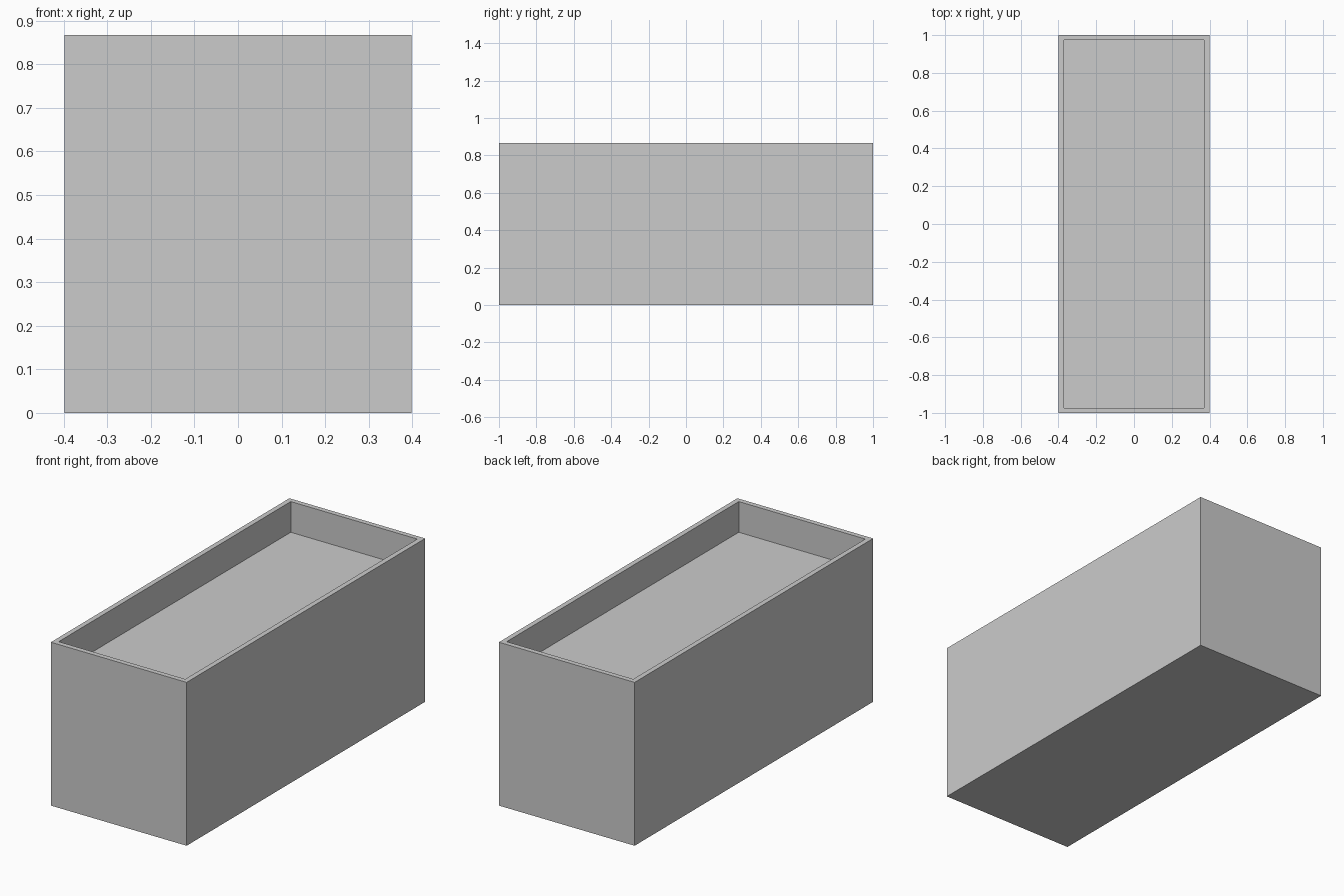
import bpy, bmesh
from mathutils import Matrix

if "Cube" in bpy.data.objects:
    bpy.data.objects.remove(bpy.data.objects["Cube"])

WIDTH, LENGTH, HEIGHT = 0.797, 2.0, 0.867
WALL, DEPTH = 0.027, 0.163

# Solid outer block standing on the ground
bm = bmesh.new()
bmesh.ops.create_cube(bm, size=1.0, matrix=Matrix.Translation((0, 0, HEIGHT / 2))
                      @ Matrix.Diagonal((WIDTH, LENGTH, HEIGHT, 1)))

# Thin rim around the top, then sunken inner floor
bm.normal_update()
top = max(bm.faces, key=lambda f: f.calc_center_median().z)
bmesh.ops.inset_region(bm, faces=[top], thickness=WALL, use_even_offset=True)
floor = bmesh.ops.extrude_discrete_faces(bm, faces=[top])["faces"][0]
bmesh.ops.translate(bm, verts=floor.verts, vec=(0, 0, -DEPTH))
bmesh.ops.recalc_face_normals(bm, faces=bm.faces)

mesh = bpy.data.meshes.new("planter_box")
bm.to_mesh(mesh)
bm.free()
bpy.context.collection.objects.link(bpy.data.objects.new("planter_box", mesh))
